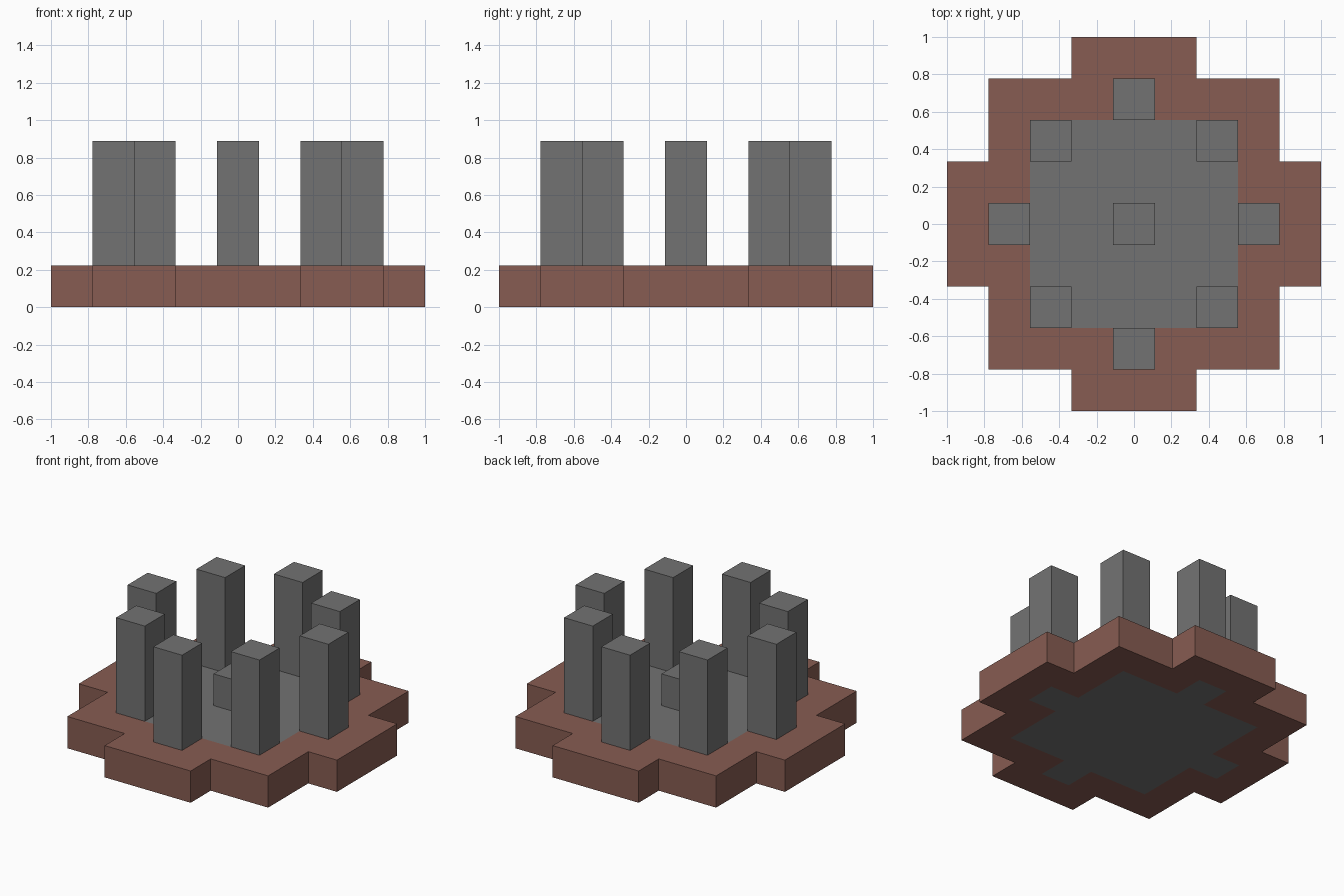
import bpy
import bmesh

old = bpy.data.objects.get("Cube")
if old:
    bpy.data.objects.remove(old, do_unlink=True)

U = 2 / 9  # one block


def material(name, rgb):
    mat = bpy.data.materials.new(name)
    mat.use_nodes = True
    color = (*rgb, 1)
    mat.diffuse_color = color
    mat.node_tree.nodes["Principled BSDF"].inputs["Base Color"].default_value = color
    return mat


brown = material("earth brown", (0.242, 0.107, 0.084))
gray = material("stone gray", (0.171, 0.171, 0.171))


def add_object(name, bm, mats):
    bmesh.ops.recalc_face_normals(bm, faces=bm.faces)
    mesh = bpy.data.meshes.new(name)
    bm.to_mesh(mesh)
    bm.free()
    for mat in mats:
        mesh.materials.append(mat)
    obj = bpy.data.objects.new(name, mesh)
    bpy.context.collection.objects.link(obj)
    return obj


def cell(face):
    c = face.calc_center_median()
    return sorted((abs(round(c.x / U)), abs(round(c.y / U))))


# Stepped round base with a flush stone floor
bm = bmesh.new()
bmesh.ops.create_grid(bm, x_segments=9, y_segments=9, size=1)
outside = [f for f in bm.faces if cell(f)[1] > 3 and cell(f)[0] > 1]
bmesh.ops.delete(bm, geom=outside, context='FACES')
for f in bm.faces:
    small, big = cell(f)
    f.material_index = 1 if big <= 2 or (big == 3 and small == 0) else 0
top = bmesh.ops.extrude_face_region(bm, geom=bm.faces[:], use_keep_orig=True)
bmesh.ops.translate(bm, vec=(0, 0, U),
                    verts=[v for v in top["geom"] if isinstance(v, bmesh.types.BMVert)])
# Merge the small tiles into large flat faces
bmesh.ops.recalc_face_normals(bm, faces=bm.faces)
bmesh.ops.dissolve_limit(bm, angle_limit=0.01, verts=bm.verts, edges=bm.edges,
                         delimit={'MATERIAL'})
add_object("base", bm, [brown, gray])


# Stone blocks standing on the floor, open underneath
def block(name, i, j, height):
    bm = bmesh.new()
    bmesh.ops.create_cube(bm, size=U)
    bmesh.ops.scale(bm, vec=(1, 1, height), verts=bm.verts)
    bmesh.ops.translate(bm, vec=(i * U, j * U, U + height * U / 2), verts=bm.verts)
    add_object(name, bm, [gray])


block("center_stone", 0, 0, 1)

# Ring of eight pillars
for s in (-1, 1):
    side = "left" if s > 0 else "right"
    end = "back" if s > 0 else "front"
    block(side + "_pillar", 3 * s, 0, 3)
    block(end + "_pillar", 0, 3 * s, 3)
    block("front_" + side + "_pillar", 2 * s, -2, 3)
    block("back_" + side + "_pillar", 2 * s, 2, 3)
